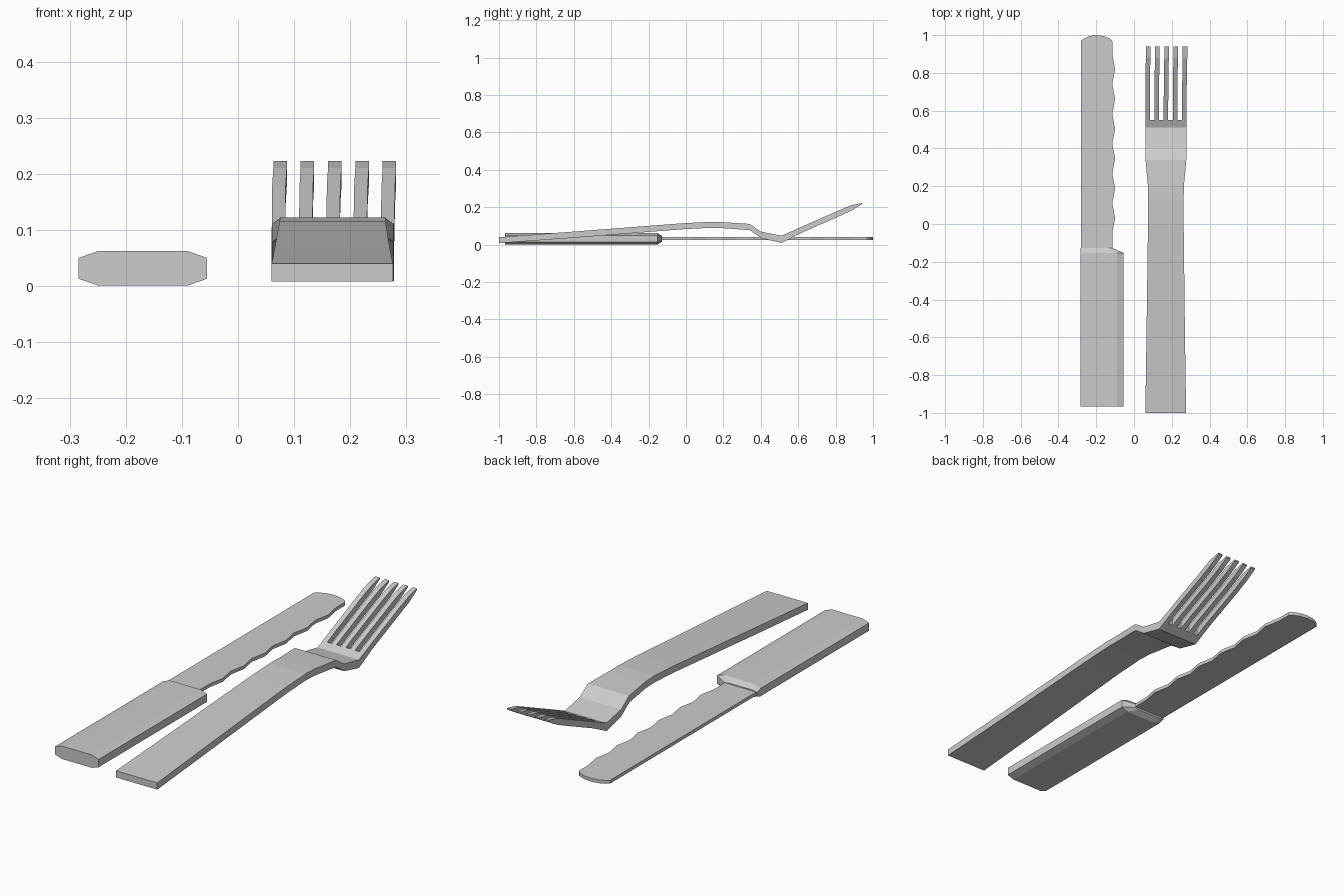
import bpy, bmesh

if "Cube" in bpy.data.objects:
    bpy.data.objects.remove(bpy.data.objects["Cube"])


def finish(bm, name):
    bmesh.ops.recalc_face_normals(bm, faces=bm.faces)
    mesh = bpy.data.meshes.new(name)
    bm.to_mesh(mesh)
    bm.free()
    obj = bpy.data.objects.new(name, mesh)
    bpy.context.collection.objects.link(obj)
    return obj


def loft(name, rings):
    """Join matching rings of points and cap both ends."""
    bm = bmesh.new()
    loops = [[bm.verts.new(p) for p in ring] for ring in rings]
    n = len(loops[0])
    for a, b in zip(loops, loops[1:]):
        for i in range(n):
            j = (i + 1) % n
            bm.faces.new((a[i], a[j], b[j], b[i]))
    bm.faces.new(loops[0])
    bm.faces.new(loops[-1])
    return finish(bm, name)


def octagon(y, x0, x1, z0, z1, cx, cz):
    return [(x0, y, z0 + cz), (x0 + cx, y, z0), (x1 - cx, y, z0), (x1, y, z0 + cz),
            (x1, y, z1 - cz), (x1 - cx, y, z1), (x0 + cx, y, z1), (x0, y, z1 - cz)]


# Knife handle: chamfered bar with a tapered front end
loft("knife_handle", [
    octagon(-0.967, -0.284, -0.055, 0.001, 0.062, 0.034, 0.012),
    octagon(-0.153, -0.284, -0.055, 0.001, 0.062, 0.034, 0.012),
    octagon(-0.127, -0.284, -0.115, 0.017, 0.046, 0.02, 0.005)])

# Knife blade: flat outline with wavy cutting edge and rounded tip
outline = [(-0.28, -0.14), (-0.115, -0.14), (-0.115, -0.045)]
for k in range(6):
    y = 0.03 + 0.158 * k
    outline += [(-0.1, y), (-0.115, y + 0.079)]
outline += [(-0.115, 0.967), (-0.128, 0.982), (-0.16, 0.995), (-0.2, 1.0),
            (-0.235, 0.995), (-0.265, 0.982), (-0.28, 0.97)]
loft("knife_blade", [[(x, y, z) for x, y in outline] for z in (0.026, 0.042)])

# Fork: stations along its length as (y, bottom z, top z, left x, right x)
stations = [
    (-1.0, 0.008, 0.04, 0.06, 0.276), (-0.6, 0.037, 0.07, 0.066, 0.27),
    (-0.01, 0.083, 0.115, 0.074, 0.263), (0.13, 0.09, 0.122, 0.075, 0.263),
    (0.2, 0.088, 0.12, 0.074, 0.264), (0.34, 0.078, 0.111, 0.061, 0.277),
    (0.40, 0.036, 0.07, 0.06, 0.278), (0.51, 0.009, 0.048, 0.06, 0.278),
    (0.55, 0.029, 0.065, 0.06, 0.278), (0.61, 0.06, 0.092, 0.06, 0.278),
    (0.81, 0.148, 0.18, 0.061, 0.28), (0.88, 0.18, 0.21, 0.063, 0.282),
    (0.94, 0.216, 0.223, 0.063, 0.282)]
tine_start, tines, tine_width = 8, 5, 0.11
pitch = (1 - tine_width) / (tines - 1)
columns = [c for t in range(tines) for c in (t * pitch, t * pitch + tine_width)]

bm = bmesh.new()
bottom, top = {}, {}
for i, (y, z0, z1, x0, x1) in enumerate(stations):
    for j, f in enumerate(columns):
        x = x0 + f * (x1 - x0)
        bottom[i, j] = bm.verts.new((x, y, z0))
        top[i, j] = bm.verts.new((x, y, z1))

# Top and bottom skins, leaving the gaps between tines open
cells = {(i, j) for i in range(len(stations) - 1) for j in range(len(columns) - 1)
         if i < tine_start or j % 2 == 0}
for i, j in cells:
    corners = [(i, j), (i, j + 1), (i + 1, j + 1), (i + 1, j)]
    neighbours = [(i - 1, j), (i, j + 1), (i + 1, j), (i, j - 1)]
    bm.faces.new([top[c] for c in corners])
    bm.faces.new([bottom[c] for c in reversed(corners)])
    # Side walls wherever a neighbouring cell is missing
    for k in range(4):
        if neighbours[k] not in cells:
            a, b = corners[k], corners[(k + 1) % 4]
            bm.faces.new((bottom[a], bottom[b], top[b], top[a]))
finish(bm, "fork")
